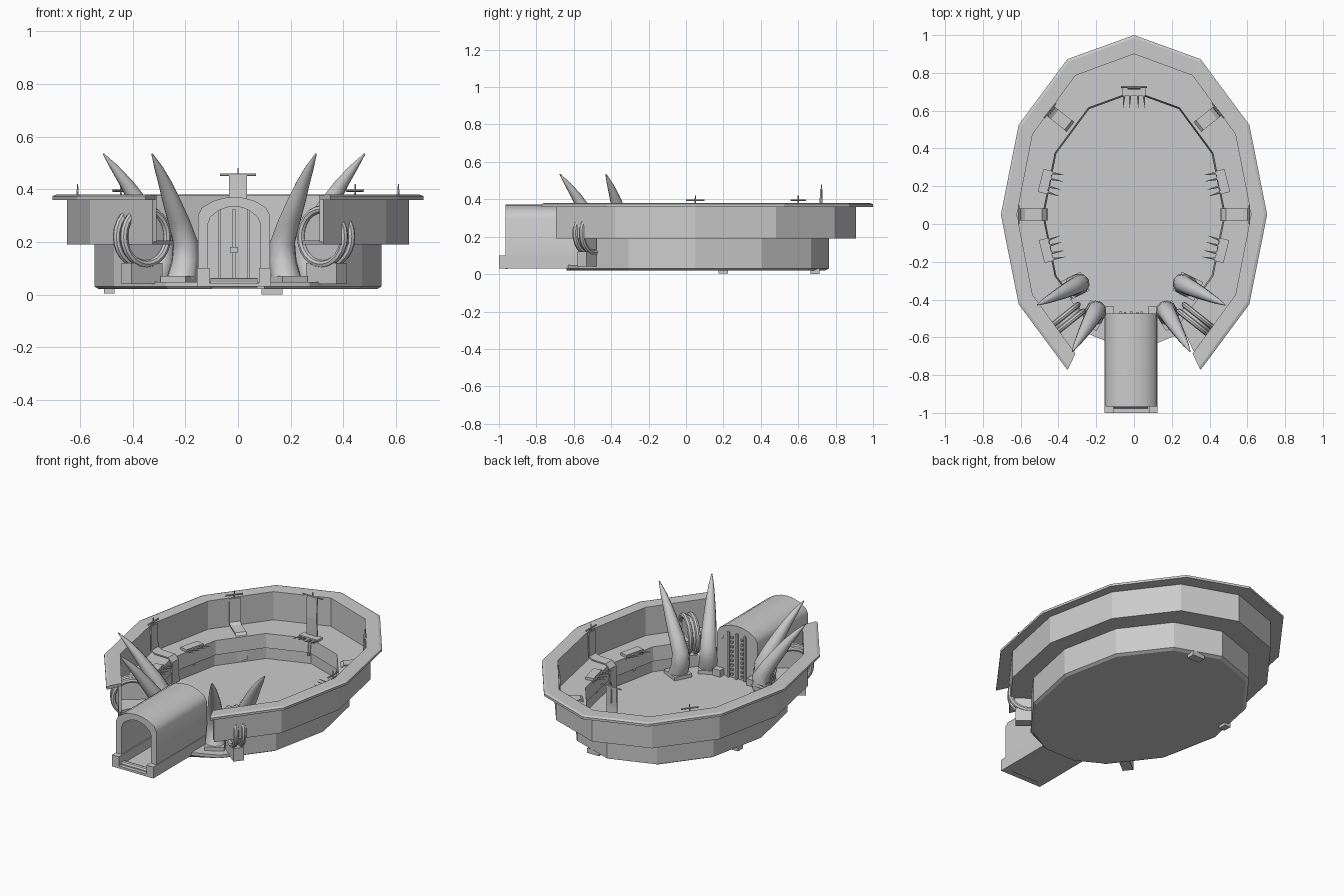
import bpy, bmesh
from math import sin, cos, pi, radians, atan2
from mathutils import Vector, Matrix

if "Cube" in bpy.data.objects:
    bpy.data.objects.remove(bpy.data.objects["Cube"])

CY = 0.05   # centre of the oval
CX = -0.015 # tunnel and tusks sit slightly left


def finish(name, bm, smooth=False):
    bmesh.ops.recalc_face_normals(bm, faces=bm.faces)
    me = bpy.data.meshes.new(name)
    bm.to_mesh(me)
    bm.free()
    ob = bpy.data.objects.new(name, me)
    bpy.context.collection.objects.link(ob)
    if smooth:
        bpy.context.view_layer.objects.active = ob
        ob.select_set(True)
        bpy.ops.object.shade_smooth_by_angle(angle=radians(40))
        ob.select_set(False)
    return ob


def loft(name, rings, smooth=False):
    """Skin closed rings of points and cap both ends."""
    bm = bmesh.new()
    rv = [[bm.verts.new(p) for p in r] for r in rings]
    n = len(rv[0])
    for a, b in zip(rv, rv[1:]):
        for i in range(n):
            bm.faces.new((a[i], a[(i + 1) % n], b[(i + 1) % n], b[i]))
    bm.faces.new(rv[0])
    bm.faces.new(rv[-1])
    return finish(name, bm, smooth)


def box(name, c, size, rot=0):
    bm = bmesh.new()
    m = Matrix.Translation(c) @ Matrix.Rotation(rot, 4, 'Z') @ Matrix.Diagonal((*size, 1))
    bmesh.ops.create_cube(bm, size=1, matrix=m)
    return finish(name, bm)


def cone(name, a, b, r1, r2, seg=6, smooth=False):
    a, b = Vector(a), Vector(b)
    bm = bmesh.new()
    m = Matrix.Translation((a + b) / 2) @ (b - a).to_track_quat('Z', 'Y').to_matrix().to_4x4()
    bmesh.ops.create_cone(bm, cap_ends=True, segments=seg, radius1=r1, radius2=r2,
                          depth=(b - a).length, matrix=m)
    return finish(name, bm, smooth)


def oval(rx, ry, deg, z):
    """Point on a 12-sided oval, deg may fall between corners."""
    k = deg // 30
    f = deg / 30 - k
    p = [Vector((rx * cos(radians(30 * j)), CY + ry * sin(radians(30 * j)), z)) for j in (k, k + 1)]
    return p[0].lerp(p[1], f)


def oval_band(name, profile, angles):
    loft(name, [[oval(rx, ry, a, z) for rx, ry, z in profile] for a in angles])


# stepped bowl, open at the front
full = range(-60, 241, 30)
oval_band("top_rim", [(.62, .85, .36), (.705, .95, .36), (.705, .95, .374), (.69, .935, .38), (.62, .85, .378)], full)
oval_band("upper_wall", [(.62, .85, .2), (.65, .86, .2), (.65, .86, .365), (.62, .85, .365)], full)
oval_band("terrace", [(.49, .66, .19), (.65, .86, .19), (.65, .86, .205), (.49, .66, .205)], full)
oval_band("lower_wall", [(.49, .66, .04), (.545, .715, .04), (.545, .715, .195), (.49, .66, .195)],
          [-49.5] + list(range(-30, 211, 30)) + [229.5])
oval_band("lower_wall_lip", [(.475, .645, .12), (.49, .66, .12), (.49, .66, .205), (.483, .653, .205)],
          [-45] + list(range(-30, 211, 30)) + [225])

# arena floor with a clipped front
plate = []
for z, s in ((.02, .97), (.03, 1), (.048, 1)):
    ring = [oval(.545 * s, .715 * s, a, z) for a in full]
    plate.append(ring + [Vector((-.1, -.64, z)), Vector((.1, -.64, z))])
loft("arena_floor", plate)

# entrance tunnel
half = [(.137, .04), (.137, .3), (.122, .33), (.08, .355), (.04, .367)]


def arch(y, t):
    out = half + [(0, .371)] + [(-x, z) for x, z in reversed(half)]
    inn = [(x * (1 - t / .137), z - (t if z > .1 else 0)) for x, z in reversed(out)]
    return [(CX + x, y, z) for x, z in out + inn]


loft("tunnel_shell", [arch(-.965, .036), arch(-.475, .036)], True)
box("tunnel_floor", (CX, -.735, .037), (.27, .53, .014))
cone("tunnel_step", (CX - .09, -.96, .045), (CX + .09, -.96, .045), .018, .018, 10)
for s in (-1, 1):
    box("tunnel_rail", (CX + s * .117, -.74, .065), (.046, .52, .07))
    box("tunnel_rear_block", (CX + s * .115, -.462, .065), (.05, .05, .05))
# tunnel doors at the arena end
outl = half + [(0, .371)] + [(-x, z) for x, z in reversed(half)]
loft("tunnel_door", [[(CX + x * .9, y, z - .005) for x, z in outl] for y in (-.497, -.477)])
for x in (-.055, 0, .055):
    box("door_rib", (CX + x, -.487, .18), (.012, .045, .29))
    if x:
        for i in range(9):
            box("door_stud", (CX + x * .6, -.473, .07 + i * .028), (.012, .014, .012))
box("door_handle", (CX, -.51, .17), (.03, .012, .02))

# curved tusks: steps are height, reach along lean, radius
TUSK = [(.06, 0, .058), (.13, -.03, .054), (.2, -.03, .048), (.28, .02, .043), (.35, .07, .036),
        (.42, .12, .027), (.48, .17, .017), (.535, .22, .003)]


def tusk(x, y, dx, dy):
    d = Vector((dx, dy, 0)).normalized()
    side = Vector((-d.y, d.x, 0))
    rings = []
    for z, r, rad in TUSK:
        c = Vector((CX + x, y, z)) + d * r
        lean = (d + Vector((0, 0, -.45 * min(1, z * 2)))).normalized()
        rings.append([c + rad * (cos(a) * lean + sin(a) * side)
                      for a in (i * pi / 5 for i in range(10))])
    loft("tusk", rings, True)
    box("tusk_plinth", (CX + x, y, .055), (.125, .11, .03), atan2(dy, dx))


# double-ringed wheel between the tusks
def wheel(s):
    c = Vector((CX + s * .35, -.51, .22))
    u = Vector((s * .78, -.62, 0)).normalized()
    n = Vector((-u.y, u.x, 0))
    for o in (-.022, .022):
        rings = []
        bm = bmesh.new()
        grid = []
        for i in range(24):
            a = i * pi / 12
            e = cos(a) * u + sin(a) * Vector((0, 0, 1))
            grid.append([bm.verts.new(c + n * o + e * (.105 + .015 * cos(b)) + n * .015 * sin(b))
                         for b in (j * pi / 4 for j in range(8))])
        for i in range(24):
            for j in range(8):
                p, q = grid[i], grid[(i + 1) % 24]
                bm.faces.new((p[j], q[j], q[(j + 1) % 8], p[(j + 1) % 8]))
        finish("wheel_ring", bm, True)
    cone("wheel_disc", c - n * .018, c + n * .018, .1, .1, 24, True)
    box("wheel_stand", (c.x, c.y, .08), (.15, .06, .08), atan2(u.y, u.x))


for s in (-1, 1):
    tusk(s * .2, -.485, s * .1, -.17)
    tusk(s * .3, -.33, s * .2, -.1)
    wheel(s)


# draped banners hung from a crossbar on the upper wall
def banner(x, y, dx, dy, path, w, bar_z, bar):
    d = Vector((dx, dy, 0)).normalized()
    t = Vector((-d.y, d.x, 0))
    o = Vector((x, y, 0))
    bm = bmesh.new()
    rows = [[bm.verts.new(o + d * r + t * k * w + Vector((0, 0, z))) for k in (-1, 1)] for r, z in path]
    for a, b in zip(rows, rows[1:]):
        bm.faces.new((a[0], a[1], b[1], b[0]))
    ob = finish("banner", bm)
    m = ob.modifiers.new("thick", 'SOLIDIFY')
    m.thickness = .008
    top = o + Vector((0, 0, bar_z))
    cone("banner_bar", top - t * bar, top + t * bar, .005, .005)
    cone("banner_pole", top - Vector((0, 0, .1)), top + Vector((0, 0, .025)), .005, .003)


drape = [(0, .375), (.005, .23), (.03, .214), (.12, .212), (.142, .19), (.147, .06)]
for s in (-1, 1):
    banner(s * .61, .05, -s, 0, drape, .032, .395, .05)
    banner(s * .445, .6, -s * .78, -.62, drape, .032, .395, .05)
banner(0, .725, 0, -1, [(0, .455), (.005, .33), (0, .21)], .035, .455, .068)


# spiked racks on the inner edge of the terrace
def rack(x, y, dx, dy):
    d = Vector((dx, dy, 0)).normalized()
    t = Vector((-d.y, d.x, 0))
    c = Vector((x, y, .205))
    box("rack_body", c, (.05, .125, .03), atan2(d.y, d.x))
    for k in (-.05, -.02, .02, .05):
        cone("rack_spike", c + t * k, c + t * k * 1.15 + d * .09 + Vector((0, 0, .02)), .01, .001)
    cone("rack_strut", c, c + d * .02 - Vector((0, 0, .1)), .012, .006)


rack(0, .705, 0, -1)
for s in (-1, 1):
    rack(s * .47, .225, -s, -.25)
    rack(s * .465, -.14, -s, .25)

# small feet below the floor edge
box("rear_foot", (.13, .69, .015), (.08, .05, .03))
box("left_foot", (-.49, .2, .018), (.04, .05, .03))
